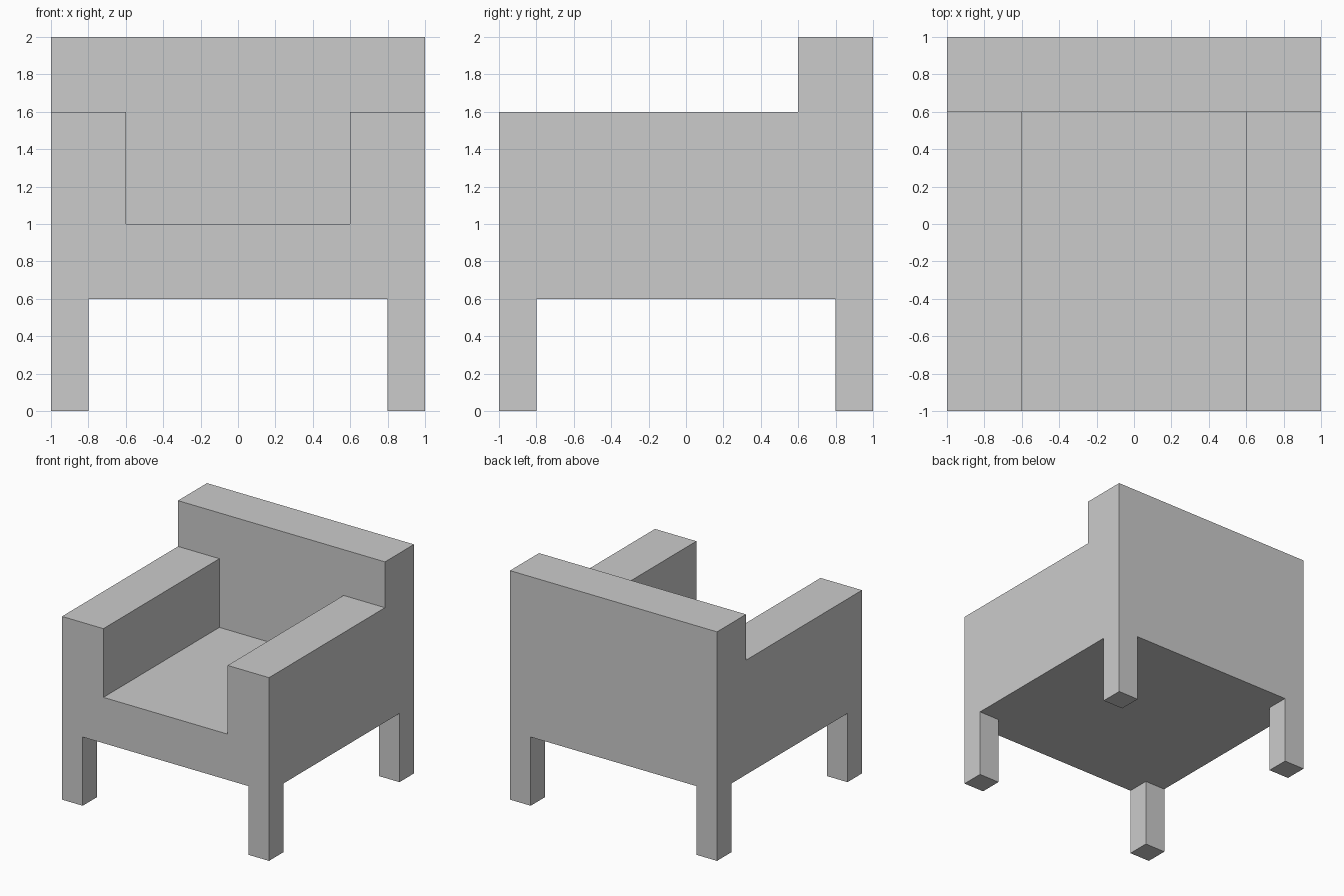
import bpy, bmesh
from mathutils import Matrix, Vector

if "Cube" in bpy.data.objects:
    bpy.data.objects.remove(bpy.data.objects["Cube"])

bm = bmesh.new()


def pull(z, new_z, inside):
    """Extrude the horizontal faces at height z whose centre passes the test."""
    faces = []
    for f in bm.faces:
        c = f.calc_center_median()
        if all(abs(v.co.z - z) < 1e-4 for v in f.verts) and inside(c.x, c.y):
            faces.append(f)
    out = bmesh.ops.extrude_face_region(bm, geom=faces)["geom"]
    for v in out:
        if isinstance(v, bmesh.types.BMVert):
            v.co.z = new_z
    left = [f for f in faces if f.is_valid]
    if left:
        bmesh.ops.delete(bm, geom=left, context='FACES')


# Seat block, sliced along the edges of the arms, back and legs
bmesh.ops.create_cube(bm, size=1, matrix=Matrix.Translation((0, 0, 0.8))
                      @ Matrix.Diagonal((2, 2, 0.4, 1)))
cuts = [('x', p) for p in (-0.8, -0.6, 0.6, 0.8)] + [('y', p) for p in (-0.8, 0.6, 0.8)]
for axis, p in cuts:
    n = Vector((1, 0, 0)) if axis == 'x' else Vector((0, 1, 0))
    bmesh.ops.bisect_plane(bm, geom=bm.verts[:] + bm.edges[:] + bm.faces[:],
                           dist=1e-5, plane_co=n * p, plane_no=n)

# Arms and lower back
pull(1.0, 1.6, lambda x, y: abs(x) > 0.6 or y > 0.6)
# Upper back
pull(1.6, 2.0, lambda x, y: y > 0.6)
# Four corner legs
pull(0.6, 0.0, lambda x, y: abs(x) > 0.8 and abs(y) > 0.8)

# Merge coplanar faces into clean flat panels
bmesh.ops.remove_doubles(bm, verts=bm.verts[:], dist=1e-5)
bmesh.ops.recalc_face_normals(bm, faces=bm.faces[:])
bmesh.ops.dissolve_limit(bm, angle_limit=0.01, verts=bm.verts[:], edges=bm.edges[:])

mesh = bpy.data.meshes.new("armchair")
bm.to_mesh(mesh)
bm.free()
bpy.context.collection.objects.link(bpy.data.objects.new("armchair", mesh))
